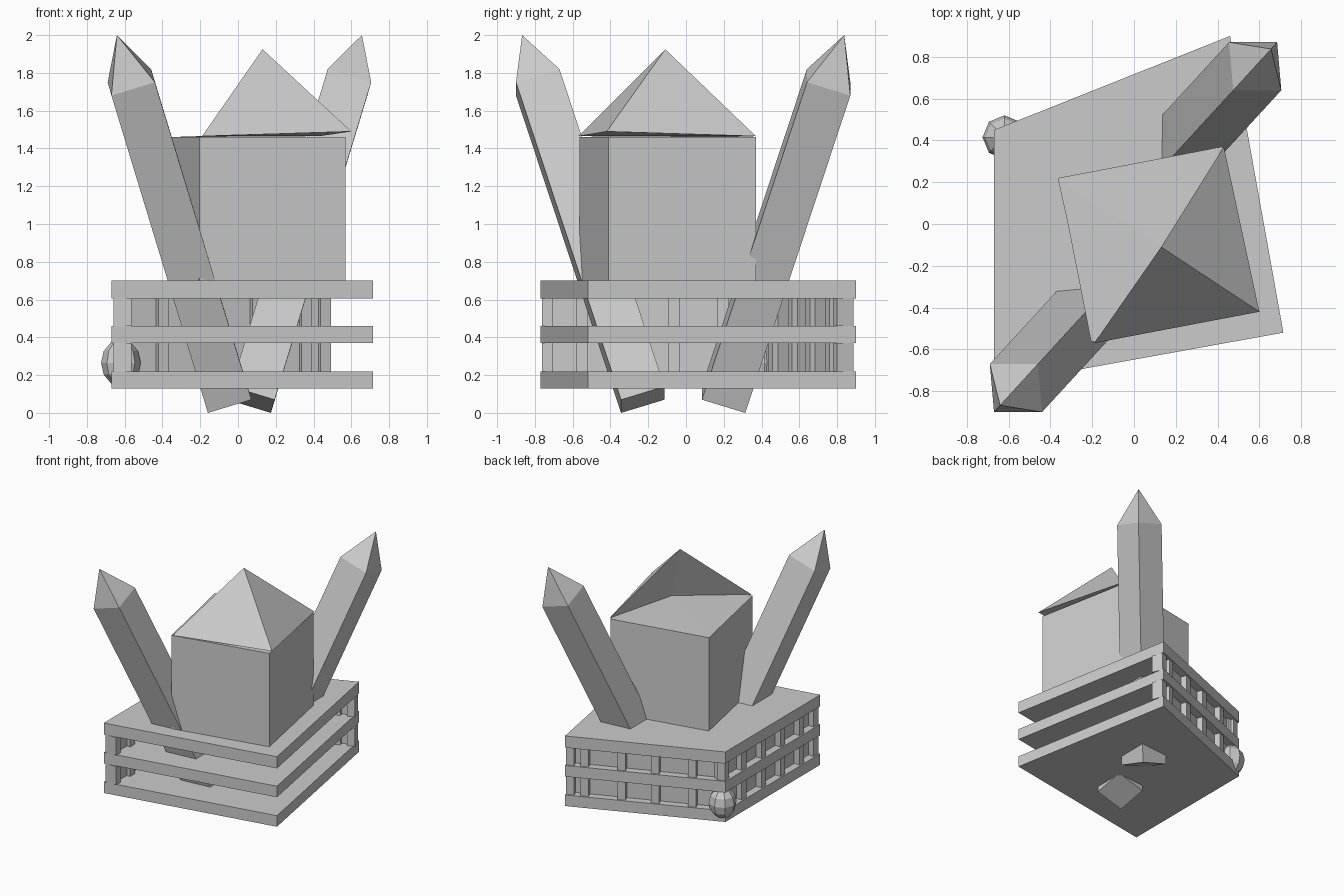
import bpy
from mathutils import Vector

if "Cube" in bpy.data.objects:
    bpy.data.objects.remove(bpy.data.objects["Cube"])

def mesh_object(name, verts, faces):
    me = bpy.data.meshes.new(name)
    me.from_pydata([tuple(v) for v in verts], [], faces)
    me.validate()
    ob = bpy.data.objects.new(name, me)
    bpy.context.collection.objects.link(ob)
    return ob

def prism(name, plan, z0, z1):
    # plan is a counter-clockwise quad extruded in z
    v = [(x, y, z0) for x, y in plan] + [(x, y, z1) for x, y in plan]
    f = [(3, 2, 1, 0), (4, 5, 6, 7)]
    f += [(i, (i + 1) % 4, (i + 1) % 4 + 4, i + 4) for i in range(4)]
    return mesh_object(name, v, f)

# Three stacked deck slabs
A, B, C, D = (-0.67, 0.45), (0.46, 0.90), (0.715, -0.52), (-0.67, -0.77)
for i, (z0, z1) in enumerate([(0.13, 0.22), (0.37, 0.46), (0.605, 0.70)]):
    prism(f"deck_slab_{i + 1}", [A, D, C, B], z0, z1)

# Recessed back and left walls with posts
def wall(name, p, q, stops, gaps=((0.22, 0.37), (0.46, 0.605))):
    p, q = Vector(p), Vector(q)
    u = (q - p).normalized()
    n = Vector((-u.y, u.x))
    if n.dot(-p) < 0:
        n = -n
    def strip(label, c, half, d0, d1, z0, z1):
        plan = [c - u * half + n * d0, c + u * half + n * d0,
                c + u * half + n * d1, c - u * half + n * d1]
        if u.cross(n) < 0:
            plan.reverse()
        prism(label, plan, z0, z1)
    for z0, z1 in gaps:
        strip(name + "_panel", (p + q) / 2, (q - p).length / 2 - 0.03, 0.06, 0.075, z0, z1)
        for f in stops:
            strip(name + "_post", p.lerp(q, f), 0.03, 0.012, 0.105, z0, z1)

wall("back_wall", A, B, [0.03, 0.21, 0.44, 0.65, 0.88, 0.97])
wall("left_wall", A, D, [0.03, 0.21, 0.42, 0.62, 0.82, 0.97])

# House body
a, b, c, d = (-0.36, 0.22), (0.42, 0.37), (0.57, -0.41), (-0.205, -0.565)
prism("house_body", [a, d, c, b], 0.69, 1.46)

# Lopsided roof: nearly flat back corner and a folded pyramid leaning over it
roof = [(-0.365, 0.22, 1.46), (-0.19, -0.57, 1.465), (0.60, -0.42, 1.49),
        (0.43, 0.37, 1.465), (0.13, -0.11, 1.925), (0.26, -0.19, 1.48)]
mesh_object("roof", roof, [(1, 2, 4), (2, 3, 4), (5, 1, 4), (3, 5, 4),
                           (0, 1, 5), (0, 5, 3), (1, 0, 3), (1, 3, 2)])

# Pointed square pillars leaning outwards through the decks
def pillar(name, turn, shift):
    shoulder = [(-0.69, -0.67, 1.75), (-0.67, -0.90, 1.68),
                (-0.44, -0.90, 1.75), (-0.46, -0.67, 1.82)]
    axis = Vector((-0.304, -0.331, 1.0))
    top = [Vector(p) for p in shoulder]
    tip = sum(top, Vector()) / 4 + axis * 0.25
    v = [p - axis * 1.68 for p in top] + top + [tip]
    v = [Vector((p.x * turn, p.y * turn, p.z)) + Vector(shift) for p in v]
    f = [(3, 2, 1, 0)]
    for i in range(4):
        j = (i + 1) % 4
        f += [(i, j, j + 4, i + 4), (i + 4, j + 4, 8)]
    mesh_object(name, v, f)

pillar("front_left_pillar", 1, (0, 0, 0))
pillar("back_right_pillar", -1, (0.015, -0.03, 0))

# Small faceted boulder at the back left corner
bpy.ops.mesh.primitive_uv_sphere_add(segments=8, ring_count=6, radius=1, location=(-0.62, 0.415, 0.265))
rock = bpy.context.object
rock.name = "corner_boulder"
rock.scale = (0.105, 0.105, 0.125)
